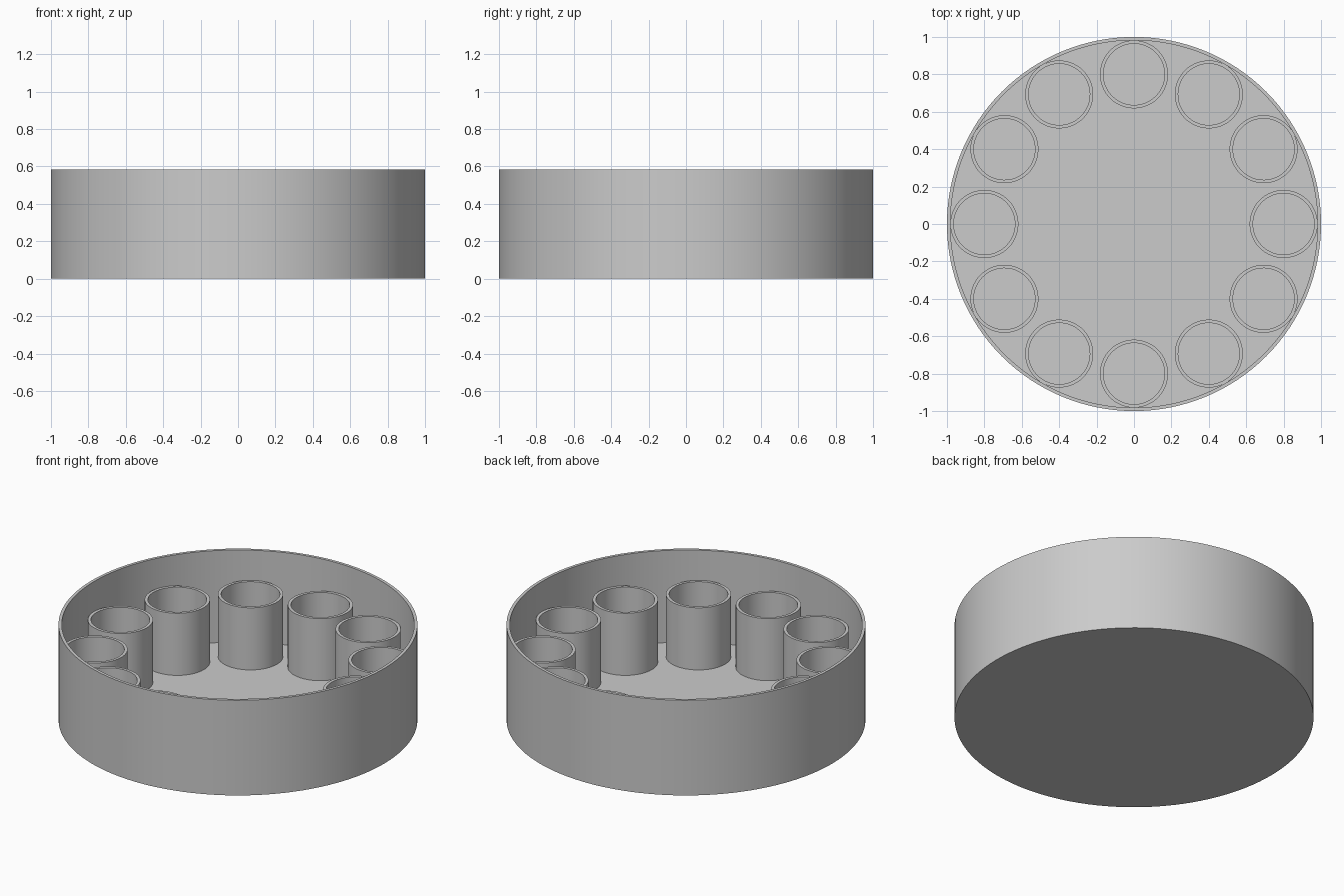
import bpy, bmesh, math
from mathutils import Matrix

if "Cube" in bpy.data.objects:
    bpy.data.objects.remove(bpy.data.objects["Cube"])

WALL = 1 / 55            # shared wall and floor thickness
HEIGHT = 0.585
CUP_TOP = 0.4
CUP_RADIUS = 10 * WALL
RING_RADIUS = 44 * WALL
CUPS = 12

grey = bpy.data.materials.new("plain grey")
grey.use_nodes = True
grey.diffuse_color = (0.6, 0.6, 0.6, 1)
grey.node_tree.nodes["Principled BSDF"].inputs["Base Color"].default_value = (0.6, 0.6, 0.6, 1)


def lathe(name, profile, segments, closed=False):
    """Spin an (r, z) profile around the z axis."""
    bm = bmesh.new()
    verts = [bm.verts.new((r, 0, z)) for r, z in profile]
    edges = [bm.edges.new(pair) for pair in zip(verts, verts[1:])]
    if closed:
        edges.append(bm.edges.new((verts[-1], verts[0])))
    bmesh.ops.spin(bm, geom=verts + edges, cent=(0, 0, 0), axis=(0, 0, 1),
                   angle=math.tau, steps=segments, use_merge=True)
    bmesh.ops.remove_doubles(bm, verts=bm.verts, dist=1e-5)
    bmesh.ops.recalc_face_normals(bm, faces=bm.faces)
    mesh = bpy.data.meshes.new(name)
    bm.to_mesh(mesh)
    bm.free()
    mesh.materials.append(grey)
    obj = bpy.data.objects.new(name, mesh)
    bpy.context.collection.objects.link(obj)
    bpy.ops.object.select_all(action="DESELECT")
    obj.select_set(True)
    bpy.context.view_layer.objects.active = obj
    bpy.ops.object.shade_smooth_by_angle(angle=math.radians(30))
    return obj


# Round open tray: floor and thin outer wall
inner = 1 - WALL
lathe("round_tray", [(0, 0), (1, 0), (1, HEIGHT), (inner, HEIGHT),
                     (inner, WALL), (0, WALL)], 128)

# Ring of open tubes standing on the floor, sunk slightly into it
bore = CUP_RADIUS - WALL
first = lathe("tube_holder_1", [(CUP_RADIUS, WALL / 2), (CUP_RADIUS, CUP_TOP),
                                (bore, CUP_TOP), (bore, WALL / 2)], 64, closed=True)
for i in range(CUPS):
    tube = first if i == 0 else first.copy()
    if i:
        tube.name = f"tube_holder_{i + 1}"
        bpy.context.collection.objects.link(tube)
    tube.matrix_world = (Matrix.Rotation(math.tau * i / CUPS, 4, "Z")
                         @ Matrix.Translation((RING_RADIUS, 0, 0)))
